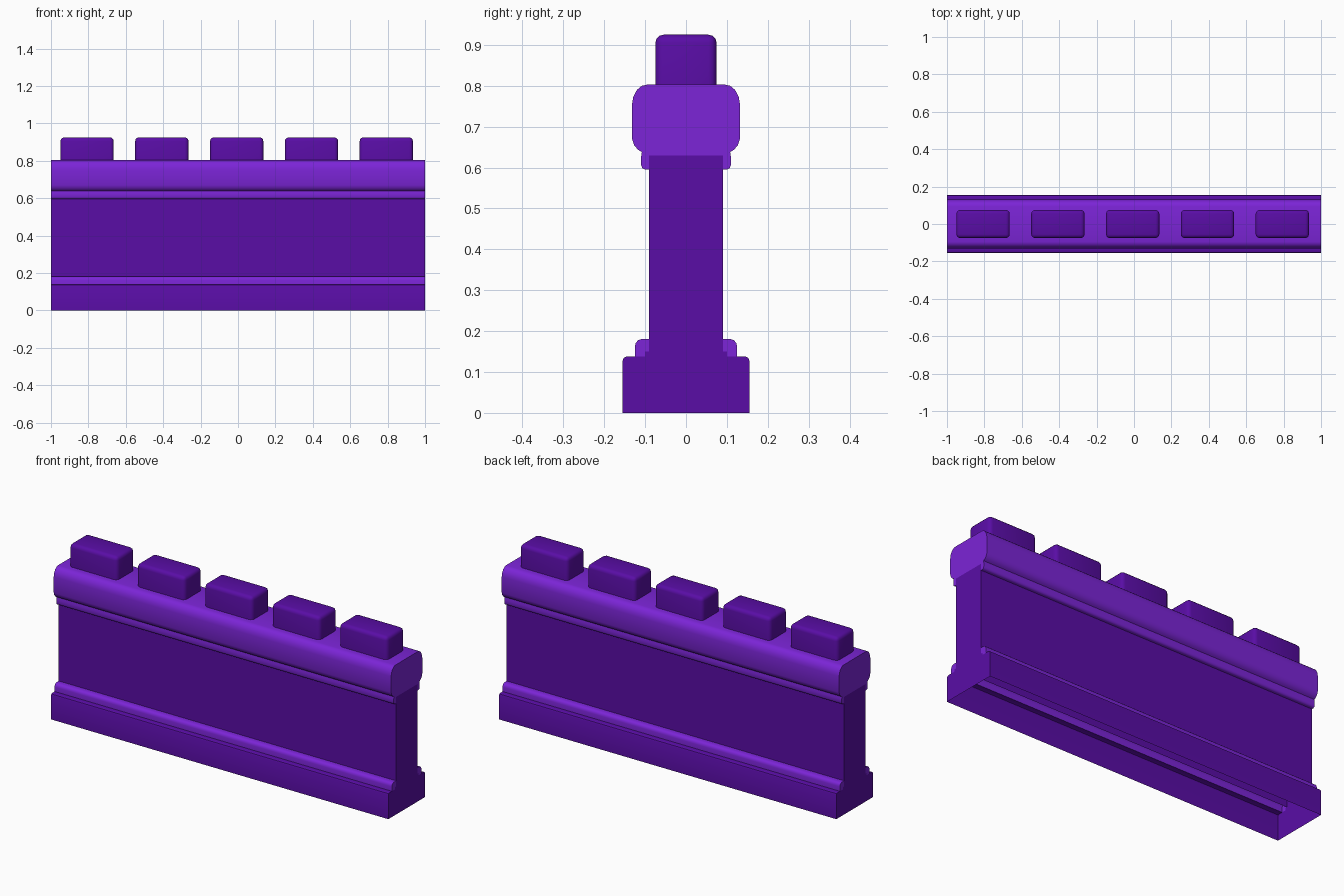
import bpy, bmesh, math

cube = bpy.data.objects.get("Cube")
if cube:
    bpy.data.objects.remove(cube, do_unlink=True)


def material(name, rgb):
    m = bpy.data.materials.new(name)
    m.use_nodes = True
    m.diffuse_color = (*rgb, 1)
    m.node_tree.nodes["Principled BSDF"].inputs["Base Color"].default_value = (*rgb, 1)
    return m


DARK = material("dark purple", (0.10, 0.004, 0.38))
LIGHT = material("light purple", (0.20, 0.018, 0.68))


def finish(name, bm, mat, angle=40):
    mesh = bpy.data.meshes.new(name)
    bm.to_mesh(mesh)
    bm.free()
    mesh.materials.append(mat)
    ob = bpy.data.objects.new(name, mesh)
    bpy.context.collection.objects.link(ob)
    bpy.ops.object.select_all(action="DESELECT")
    ob.select_set(True)
    bpy.context.view_layer.objects.active = ob
    bpy.ops.object.shade_smooth_by_angle(angle=math.radians(angle))
    return ob


def mirrored(pts):
    return [(-y, z) for y, z in reversed(pts)]


def extrude(name, loops, mat, hidden):
    """Sweep counterclockwise (y, z) loops along x with end caps; hidden(y, z) drops inner strips."""
    bm = bmesh.new()
    for loop in loops:
        right = [bm.verts.new((1, y, z)) for y, z in loop]
        left = [bm.verts.new((-1, y, z)) for y, z in loop]
        bm.faces.new(right)
        bm.faces.new(left[::-1])
        for i, (a, b) in enumerate(zip(loop, loop[1:] + loop[:1])):
            j = (i + 1) % len(loop)
            if not hidden(abs(a[0] + b[0]) / 2, (a[1] + b[1]) / 2):
                bm.faces.new((right[i], left[i], left[j], right[j]))
    return finish(name, bm, mat)


# Plinth, hollow and open underneath
plinth = [(.155, 0), (.155, .128), (.152, .135), (.145, .138), (.125, .138), (.10, .138), (.10, .15)]
extrude("plinth", [plinth + mirrored(plinth)], DARK, lambda y, z: y < .124)

# Rounded strip on each side above the plinth
strip = [(.09, .15), (.10, .15), (.10, .138), (.125, .138), (.125, .162), (.123, .171),
         (.117, .178), (.108, .181), (.09, .181)]
extrude("lower_moulding", [strip, mirrored(strip)], LIGHT, lambda y, z: z < .145 or y < .096)

# Wall panel
wall = [(.09, .15), (.09, .63)]
extrude("wall", [wall + mirrored(wall)], DARK, lambda y, z: y == 0)

# Coping with a small bead below it
coping = [(.09, .63), (.09, .595), (.10, .595), (.107, .599), (.11, .607), (.11, .625), (.108, .638),
          (.118, .644), (.127, .655), (.132, .67), (.132, .755), (.129, .773), (.12, .79),
          (.108, .8), (.095, .803)]
extrude("coping", [coping + mirrored(coping)], LIGHT, lambda y, z: y < .091 and z < .7)

# Row of rounded blocks on top
for i in range(5):
    bm = bmesh.new()
    bmesh.ops.create_cube(bm, size=1)
    for v in bm.verts:
        v.co = (v.co.x * .285 - .807 + .4 * i, v.co.y * .15, .86 + v.co.z * .13)
    base = [f for f in bm.faces if f.normal.z < -.5]
    bmesh.ops.delete(bm, geom=base, context="FACES_ONLY")
    edges = [e for e in bm.edges if not e.is_boundary]
    bmesh.ops.bevel(bm, geom=edges, offset=.02, segments=3, profile=.5, affect="EDGES")
    finish(f"block_{i + 1}", bm, DARK)
